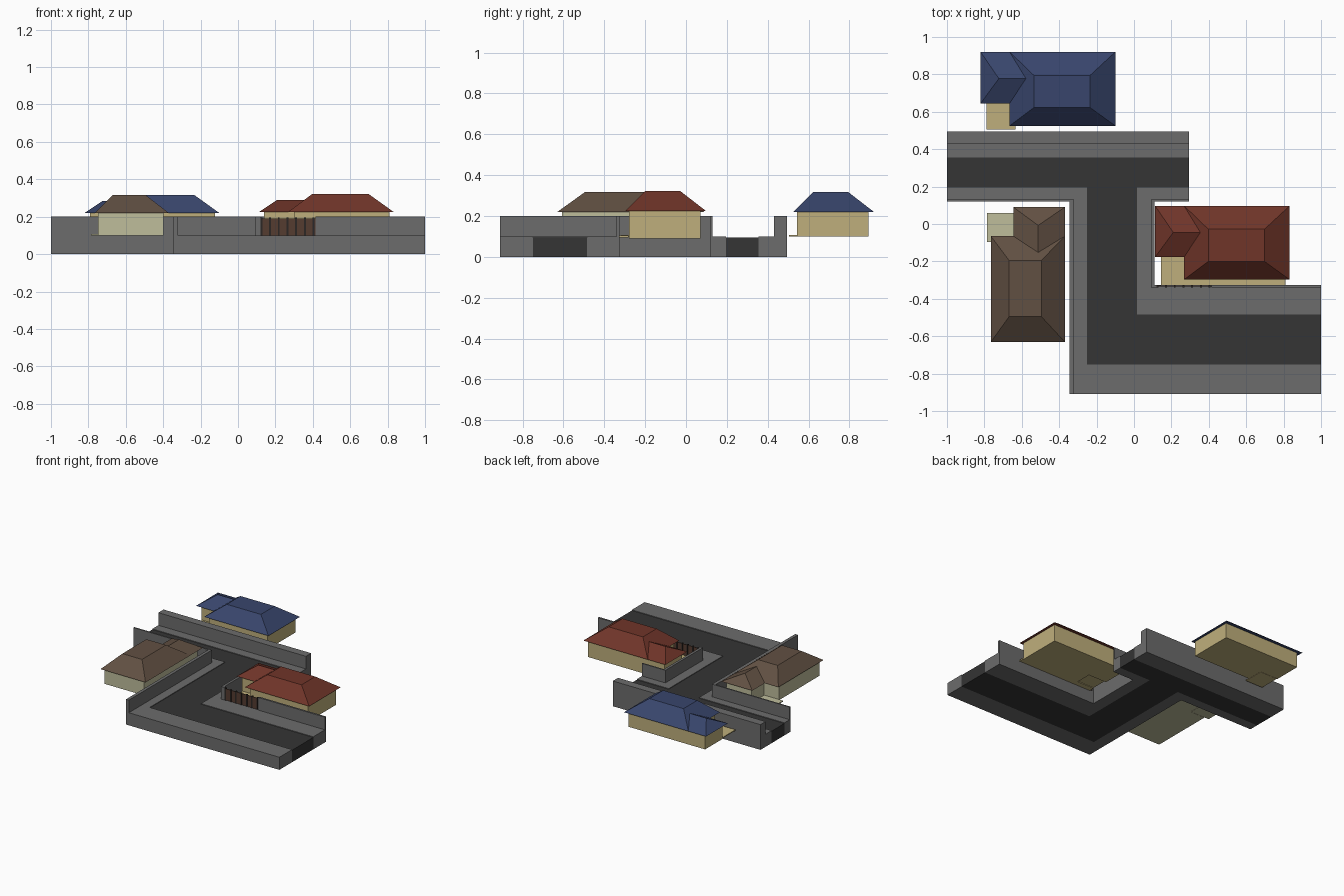
import bpy, bmesh
from math import radians
from mathutils import Matrix

if "Cube" in bpy.data.objects:
    bpy.data.objects.remove(bpy.data.objects["Cube"])


def material(name, rgb):
    m = bpy.data.materials.new(name)
    m.diffuse_color = (*rgb, 1)
    m.use_nodes = True
    m.node_tree.nodes["Principled BSDF"].inputs["Base Color"].default_value = m.diffuse_color
    return m


ASPHALT = material("asphalt", (0.035, 0.035, 0.035))
CONCRETE = material("concrete", (0.15, 0.15, 0.15))
WOOD = material("gate_wood", (0.09, 0.045, 0.03))
DARK = material("gate_frame", (0.025, 0.02, 0.018))
CREAM = material("cream_plaster", (0.52, 0.43, 0.20))
SAGE = material("sage_plaster", (0.52, 0.51, 0.33))
BLUE = material("blue_tiles", (0.04, 0.06, 0.15))
RED = material("red_tiles", (0.16, 0.035, 0.022))
BROWN = material("brown_tiles", (0.12, 0.08, 0.055))


def finish(name, bm, mat, matrix=None):
    bmesh.ops.recalc_face_normals(bm, faces=bm.faces)
    me = bpy.data.meshes.new(name)
    bm.to_mesh(me)
    bm.free()
    me.materials.append(mat)
    ob = bpy.data.objects.new(name, me)
    bpy.context.collection.objects.link(ob)
    if matrix:
        ob.matrix_world = matrix
    return ob


def prism(name, outline, z0, z1, mat, matrix=None):
    """Extrude a plan outline from z0 to z1."""
    bm = bmesh.new()
    f = bm.faces.new([bm.verts.new((x, y, z0)) for x, y in outline])
    top = bmesh.ops.extrude_face_region(bm, geom=[f])["geom"]
    vs = [v for v in top if isinstance(v, bmesh.types.BMVert)]
    bmesh.ops.translate(bm, verts=vs, vec=(0, 0, z1 - z0))
    return finish(name, bm, mat, matrix)


def rect(x0, x1, y0, y1):
    return [(x0, y0), (x1, y0), (x1, y1), (x0, y1)]


def loft(name, low, high, z0, z1, mat, matrix):
    """Hip roof: lower outline joined to an upper outline with as many points."""
    bm = bmesh.new()
    a = [bm.verts.new((x, y, z0)) for x, y in low]
    b = [bm.verts.new((x, y, z1)) for x, y in high]
    bm.faces.new(a[::-1])
    bm.faces.new(b)
    for i in range(len(a)):
        j = (i + 1) % len(a)
        bm.faces.new((a[i], a[j], b[j], b[i]))
    bmesh.ops.remove_doubles(bm, verts=bm.verts, dist=1e-4)
    return finish(name, bm, mat, matrix)


# Z-shaped road
prism("road", [(-1, .355), (-1, .195), (-.25, .195), (-.25, -.75), (1, -.75),
               (1, -.485), (.015, -.485), (.015, .195), (.295, .195), (.295, .355)],
      0, .095, ASPHALT)

# Pavements
prism("pavement_west", [(-1, .195), (-.25, .195), (-.25, -.75), (1, -.75),
                        (1, -.91), (-.345, -.91), (-.345, .12), (-1, .12)], 0, .1, CONCRETE)
prism("pavement_east", [(.295, .195), (.015, .195), (.015, -.485), (1, -.485),
                        (1, -.325), (.11, -.325), (.11, .12), (.295, .12)], 0, .1, CONCRETE)
prism("pavement_north", rect(-1, .295, .355, .495), 0, .1, CONCRETE)

# Boundary walls
prism("wall_west", [(-1, .12), (-.345, .12), (-.345, -.91), (-.32, -.91),
                    (-.32, .13), (-1, .13)], .1, .2, CONCRETE)
prism("wall_east", [(.295, .13), (.09, .13), (.09, -.34), (.12, -.34),
                    (.12, -.325), (.11, -.325), (.11, .12), (.295, .12)], .1, .2, CONCRETE)
prism("wall_south_east", rect(.415, 1, -.34, -.325), .1, .2, CONCRETE)
prism("wall_north", rect(-1, .295, .43, .495), .1, .2, CONCRETE)

# Gate of boards between posts
prism("gate_boards", rect(.12, .415, -.335, -.33), .1, .19, WOOD)
for i in range(7):
    x = .125 + i * .0465
    prism(f"gate_post_{i + 1}", rect(x - .005, x + .005, -.339, -.326), .1, .195, DARK)


def house(tag, x, y, angle, z0, eave, roof_mat, wall_mat):
    m = Matrix.Translation((x, y, 0)) @ Matrix.Rotation(radians(angle), 4, 'Z')
    # L-shaped walls and porch slab
    prism(tag + "_walls", [(-.41, -.05), (-.25, -.05), (-.25, -.18), (.26, -.18),
                           (.26, .17), (-.41, .17)], z0, eave, wall_mat, m)
    prism(tag + "_porch", rect(-.405, -.252, -.2175, -.052), .1, .107, wall_mat, m)
    # Main hip roof with flat top, and the lower wing roof with a ridge
    loft(tag + "_main_roof", rect(-.2825, .2825, -.1975, .1975),
         rect(-.1525, .1475, -.1, .072), eave, eave + .097, roof_mat, m)
    bm = bmesh.new()
    a = [bm.verts.new((px, py, eave)) for px, py in rect(-.4375, -.27, -.0775, .1975)]
    r0 = bm.verts.new((-.34, .055, eave + .065))
    r1 = bm.verts.new((-.185, .055, eave + .065))
    for f in ((a[3], a[2], a[1], a[0]), (a[0], a[1], r1, r0), (a[1], a[2], r1),
              (a[2], a[3], r0, r1), (a[3], a[0], r0)):
        bm.faces.new(f)
    finish(tag + "_wing_roof", bm, roof_mat, m)


house("blue_house", -.3825, .7225, 0, .1, .22, BLUE, CREAM)
house("red_house", .55, -.10, 0, .09, .225, RED, CREAM)
house("brown_house", -.5675, -.3475, -90, .1, .22, BROWN, SAGE)

# Terrace strip in front of the red house
prism("red_house_terrace", rect(.145, .81, -.325, -.282), .095, .104, CREAM)
